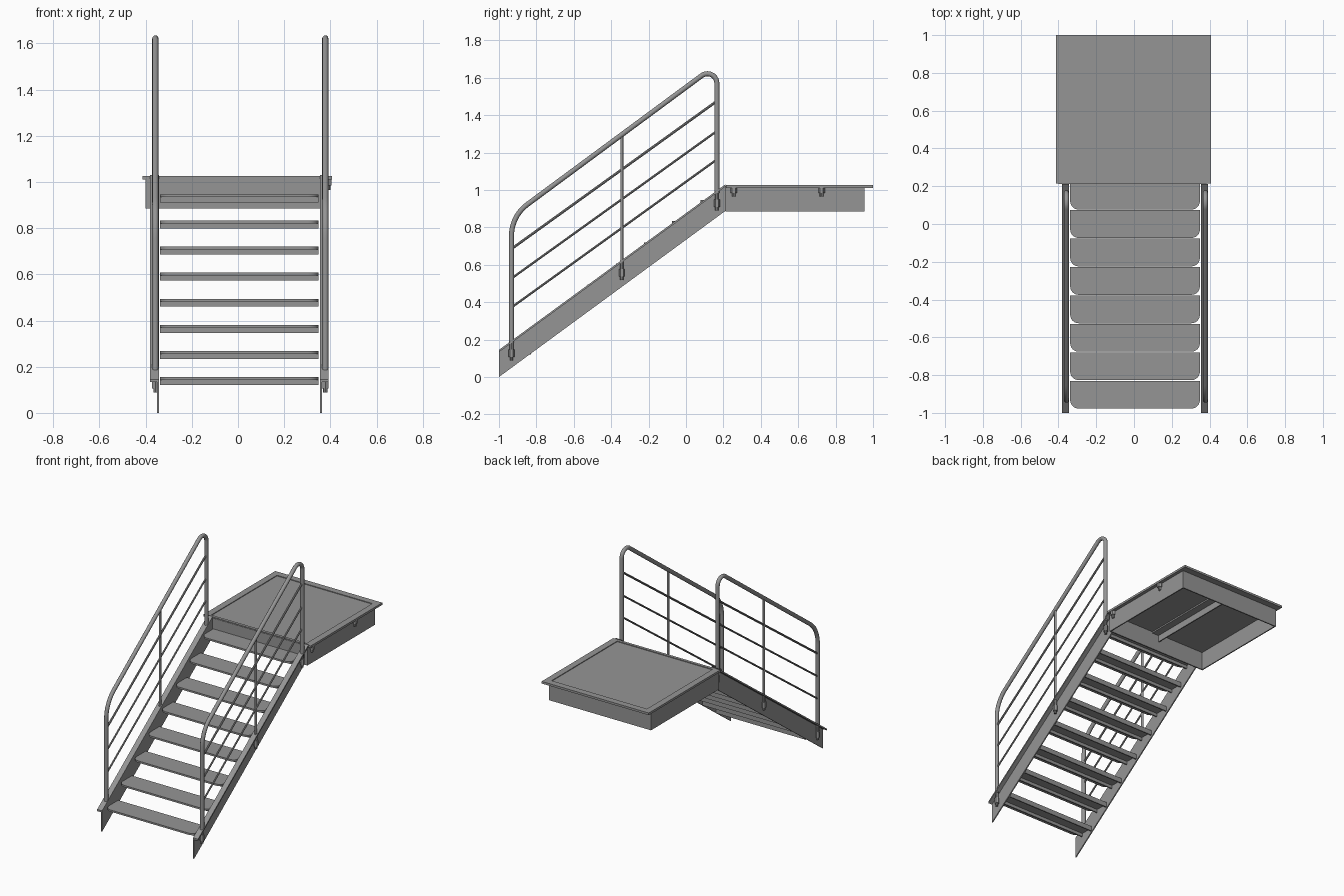
import bpy, bmesh, math
from mathutils import Vector

if "Cube" in bpy.data.objects:
    bpy.data.objects.remove(bpy.data.objects["Cube"])

SLOPE = 0.731                       # stringer rise per unit run
RAIL_X = (-0.358, 0.378)            # handrail planes

# Dark grey painted steel for every part
steel = bpy.data.materials.new("dark_steel")
steel.diffuse_color = (0.3, 0.3, 0.3, 1)
steel.use_nodes = True
steel.node_tree.nodes["Principled BSDF"].inputs["Base Color"].default_value = steel.diffuse_color


def flange_z(y):
    return 0.145 + (y + 1) * SLOPE


def finish(name, bm, smooth=False):
    bmesh.ops.recalc_face_normals(bm, faces=bm.faces)
    me = bpy.data.meshes.new(name)
    bm.to_mesh(me)
    bm.free()
    me.materials.append(steel)
    ob = bpy.data.objects.new(name, me)
    bpy.context.collection.objects.link(ob)
    if smooth:
        bpy.context.view_layer.objects.active = ob
        ob.select_set(True)
        bpy.ops.object.shade_smooth_by_angle(angle=math.radians(35))
        ob.select_set(False)
    return ob


def prism(bm, pts, offset):
    """Extrude a closed polygon of 3D points along an offset vector."""
    f = bm.faces.new([bm.verts.new(p) for p in pts])
    ext = bmesh.ops.extrude_face_region(bm, geom=[f])["geom"]
    bmesh.ops.translate(bm, vec=Vector(offset),
                        verts=[v for v in ext if isinstance(v, bmesh.types.BMVert)])


def box(bm, x0, x1, y0, y1, z0, z1):
    prism(bm, [(x0, y0, z0), (x1, y0, z0), (x1, y1, z0), (x0, y1, z0)], (0, 0, z1 - z0))


def tube(bm, path, r, sides=12):
    """Sweep a circle along a path lying in a plane of constant x."""
    rings = []
    for i, p in enumerate(path):
        a, b = path[max(i - 1, 0)], path[min(i + 1, len(path) - 1)]
        t = (Vector(b) - Vector(a)).normalized()
        n = Vector((1, 0, 0)).cross(t)
        rings.append([bm.verts.new(Vector(p) + r * (math.cos(k) * n + math.sin(k) * Vector((1, 0, 0))))
                      for k in (2 * math.pi * j / sides for j in range(sides))])
    for r0, r1 in zip(rings, rings[1:]):
        for j in range(sides):
            k = (j + 1) % sides
            bm.faces.new((r0[j], r0[k], r1[k], r1[j]))
    bm.faces.new(rings[0])
    bm.faces.new(rings[-1])


def fillet(prev, corner, nxt, length, steps=10):
    """Circular arc rounding a corner, with the given tangent length."""
    p, c, n = Vector(prev), Vector(corner), Vector(nxt)
    d0, d1 = (p - c).normalized(), (n - c).normalized()
    half = d0.angle(d1) / 2
    centre = c + (d0 + d1).normalized() * (length / math.cos(half))
    a, b = c + d0 * length - centre, c + d1 * length - centre
    total = a.angle(b)
    return [centre + (a * math.sin(total * (1 - i / steps)) + b * math.sin(total * i / steps)) / math.sin(total)
            for i in range(steps + 1)]


# Stringers: thin web with an outward top flange
for side, web, edge in (("left", -0.343, -0.381), ("right", 0.355, 0.393)):
    s = math.copysign(1, web)
    bm = bmesh.new()
    y0, y1 = -1.0, 0.212
    za, zb = flange_z(y0), flange_z(y1)
    prism(bm, [(web, y0, 0), (web, y1, zb - 0.142), (web, y1, zb), (web, y0, za)], (s * 0.008, 0, 0))
    prism(bm, [(web, y0, za - 0.012), (web, y1, zb - 0.012), (web, y1, zb), (web, y0, za)],
          (edge - web, 0, 0))
    finish(side + "_stringer", bm)

# Treads: plate with rounded front corners and folded lips underneath
for i in range(8):
    yf, zt = -0.977 + i * 0.1505, 0.155 + i * 0.113
    yb = min(yf + 0.147, 0.212)
    xl, xr, r = -0.338, 0.349, 0.045
    outline = [(xr, yb, zt), (xl, yb, zt)]
    for cx, start in ((xl + r, 180), (xr - r, 270)):
        for k in range(7):
            a = math.radians(start + 15 * k)
            outline.append((cx + r * math.cos(a), yf + r + r * math.sin(a), zt))
    bm = bmesh.new()
    prism(bm, outline, (0, 0, -0.012))
    box(bm, xl, xr, yf + r, yf + r + 0.008, zt - 0.034, zt - 0.012)
    box(bm, xl, xr, yb - 0.008, yb, zt - 0.034, zt - 0.012)
    finish(f"tread_{i + 1}", bm, True)

# Landing: plate with a slightly raised rim, open frame below and a stiffener
bm = bmesh.new()
px0, px1, py0, py1, rim = -0.414, 0.408, 0.215, 1.0, 0.045
box(bm, px0, px1, py0, py1, 1.011, 1.021)
box(bm, px0, px0 + rim, py0, py1, 1.021, 1.026)
box(bm, px1 - rim, px1, py0, py1, 1.021, 1.026)
box(bm, px0 + rim, px1 - rim, py1 - rim, py1, 1.021, 1.026)
box(bm, px0 + rim, px1 - rim, py0, py0 + 0.02, 1.021, 1.026)
bmesh.ops.remove_doubles(bm, verts=bm.verts, dist=0.0001)
finish("landing_plate", bm)

bm = bmesh.new()
fx0, fx1, fy0, fy1, fz0, fz1, t = -0.40, 0.385, 0.212, 0.955, 0.885, 1.011, 0.008
box(bm, fx0, fx1, fy0, fy0 + t, fz0, 1.02)
box(bm, fx0, fx1, fy1 - t, fy1, fz0, fz1)
box(bm, fx0, fx0 + t, fy0 + t, fy1 - t, fz0, fz1)
box(bm, fx1 - t, fx1, fy0 + t, fy1 - t, fz0, fz1)
finish("landing_frame", bm)

bm = bmesh.new()
box(bm, -0.03, 0.03, fy0 + t, fy1 - t, 1.001, 1.011)
box(bm, -0.03, -0.022, fy0 + t, fy1 - t, 0.955, 1.001)
finish("landing_stiffener", bm)

# Handrails: bent tube, mid post, three sloping bars and fixing nuts
for side, x in zip(("left", "right"), RAIL_X):
    foot, low = (x, -0.933, 0.185), (x, -0.933, 0.86)
    high, end = (x, 0.165, 1.671), (x, 0.165, 0.985)
    bm = bmesh.new()
    tube(bm, [Vector(foot)] + fillet(foot, low, high, 0.105) + fillet(low, high, end, 0.10)
         + [Vector(end)], 0.0135)
    finish(side + "_handrail", bm, True)

    bm = bmesh.new()
    tube(bm, [(x, -0.343, 0.60), (x, -0.343, 1.292)], 0.008)
    finish(side + "_mid_post", bm, True)

    bm = bmesh.new()
    for z0, z1, r in ((0.685, 1.475, 0.007), (0.527, 1.315, 0.006), (0.372, 1.163, 0.006)):
        tube(bm, [(x, -0.933, z0), (x, 0.165, z1)], r, 8)
    finish(side + "_rail_bars", bm, True)

    bm = bmesh.new()
    for y in (-0.933, -0.343, 0.165):
        z = flange_z(y) - 0.048
        tube(bm, [(x, y, z + 0.045), (x, y, z)], 0.010, 8)
        tube(bm, [(x, y, z), (x, y, z - 0.04)], 0.0155, 6)
        tube(bm, [(x, y, z - 0.04), (x, y, z - 0.058)], 0.009, 8)
    finish(side + "_rail_nuts", bm)

# Spare fixing sockets under the right edge of the landing
bm = bmesh.new()
for y in (0.255, 0.725):
    tube(bm, [(0.39, y, 1.011), (0.39, y, 0.985)], 0.0175, 6)
    tube(bm, [(0.39, y, 0.985), (0.39, y, 0.965)], 0.010, 8)
finish("landing_sockets", bm)
